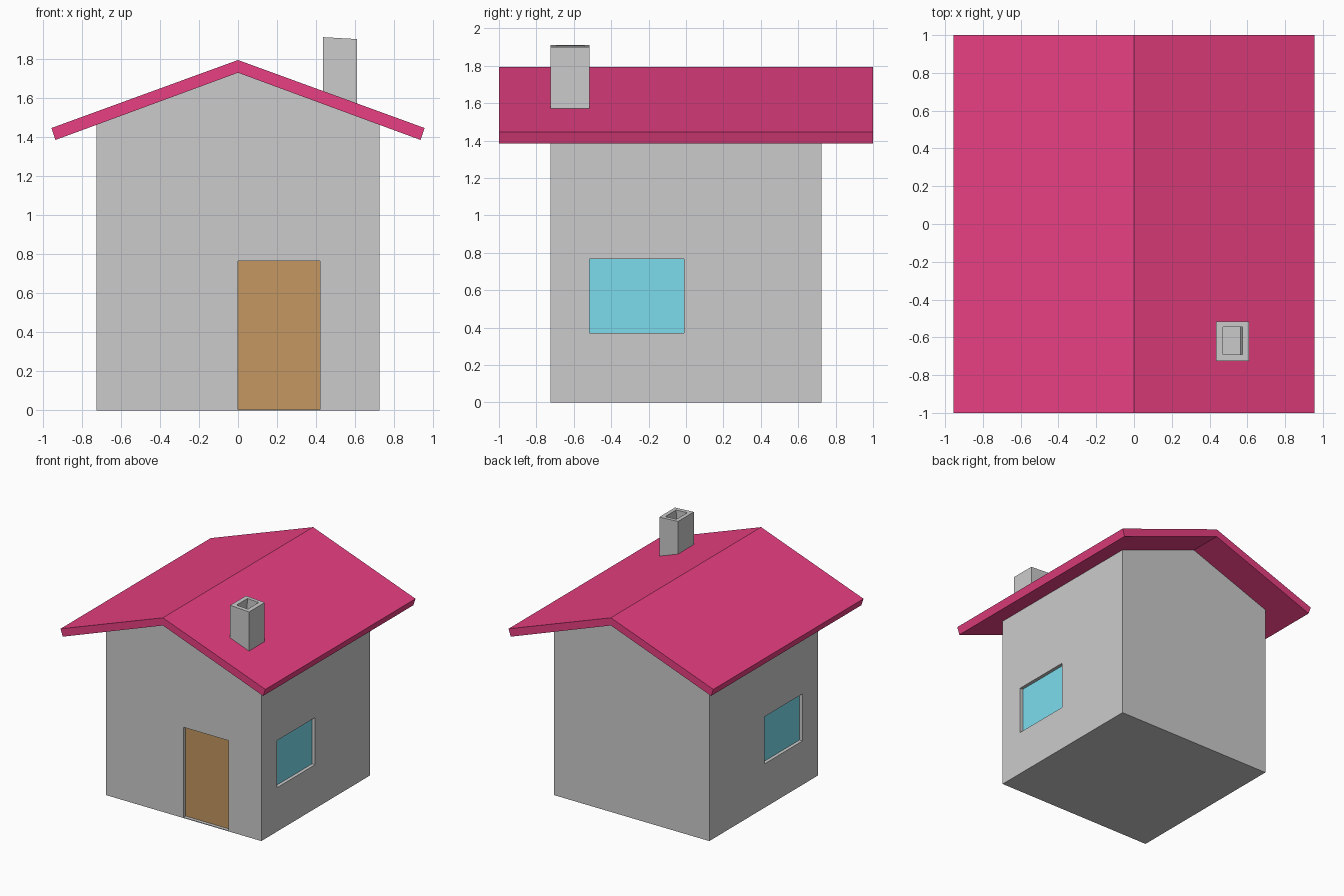
import bpy, bmesh

if "Cube" in bpy.data.objects:
    bpy.data.objects.remove(bpy.data.objects["Cube"])


def material(name, rgb):
    m = bpy.data.materials.new(name)
    m.diffuse_color = (*rgb, 1)
    m.use_nodes = True
    m.node_tree.nodes["Principled BSDF"].inputs["Base Color"].default_value = m.diffuse_color
    return m


def extrude(name, profile, y0, y1, mat=None):
    """Extrude an x-z profile from y0 to y1."""
    bm = bmesh.new()
    face = bm.faces.new([bm.verts.new((x, y0, z)) for x, z in profile])
    new = bmesh.ops.extrude_face_region(bm, geom=[face])["geom"]
    bmesh.ops.translate(bm, vec=(0, y1 - y0, 0),
                        verts=[v for v in new if isinstance(v, bmesh.types.BMVert)])
    bmesh.ops.recalc_face_normals(bm, faces=bm.faces)
    mesh = bpy.data.meshes.new(name)
    bm.to_mesh(mesh)
    bm.free()
    ob = bpy.data.objects.new(name, mesh)
    bpy.context.collection.objects.link(ob)
    if mat:
        mesh.materials.append(mat)
    return ob


def box(name, x, y, z, mat=None):
    return extrude(name, [(x[0], z[0]), (x[1], z[0]), (x[1], z[1]), (x[0], z[1])], *y, mat)


def cut(target, cutter):
    cutter.hide_render = True
    cutter.display_type = 'WIRE'
    mod = target.modifiers.new(cutter.name, 'BOOLEAN')
    mod.operation = 'DIFFERENCE'
    mod.solver = 'EXACT'
    mod.object = cutter


red = material("roof_red", (0.8, 0.05, 0.22))
brown = material("door_brown", (0.55, 0.31, 0.12))
blue = material("window_blue", (0.2, 0.72, 0.85))

# Gabled walls
W = 0.725
walls = extrude("walls", [(-W, 0), (W, 0), (W, 1.461), (0, 1.728), (-W, 1.461)], -W, W)

# Bent roof slab
extrude("roof", [(0, 1.793), (0.955, 1.445), (0.934, 1.384), (0, 1.728),
                 (-0.934, 1.384), (-0.955, 1.445)], -1, 1, red)

# Recessed door
dx, dz = (0, 0.42), (0.006, 0.765)
cut(walls, box("door_cutter", dx, (-W - 0.1, -W + 0.05), dz))
box("door", dx, (-W + 0.028, -W + 0.05), dz, brown)

# Recessed window on both sides
wy, wz = (-0.515, -0.01), (0.37, 0.767)
for side, s in (("right", 1), ("left", -1)):
    cut(walls, box(side + "_window_cutter", sorted((s * (W - 0.05), s * (W + 0.1))), wy, wz))
    box(side + "_window", sorted((s * (W - 0.05), s * (W - 0.028))), wy, wz, blue)

# Chimney with slightly tilted top and a flue square to it
chimney = extrude("chimney", [(0.435, 1.633), (0.61, 1.57), (0.61, 1.90), (0.435, 1.91)],
                  -0.725, -0.515)
cut(chimney, extrude("flue_cutter", [(0.459, 1.708), (0.564, 1.702), (0.578, 1.952), (0.473, 1.958)],
                     -0.69, -0.545))
